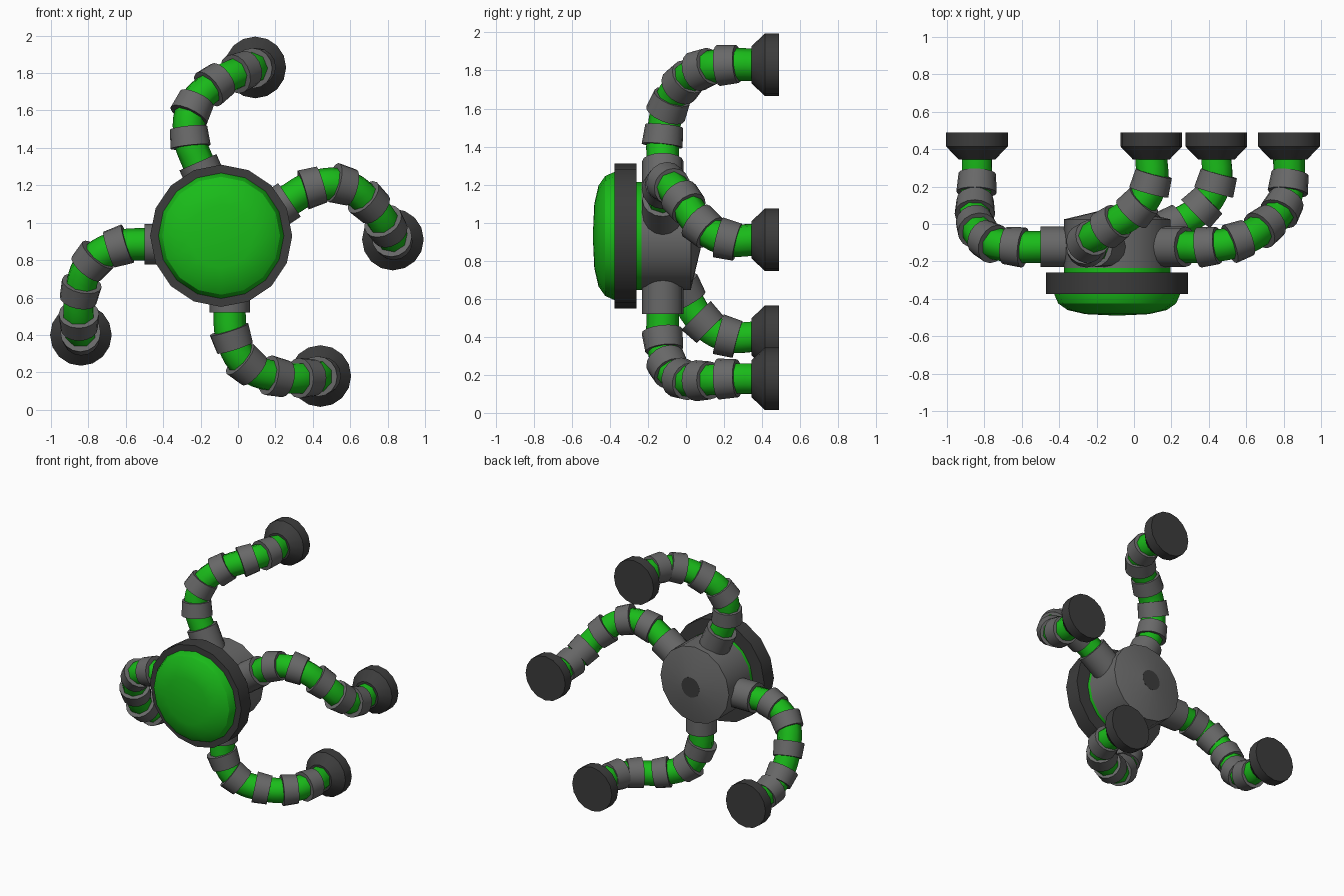
import bpy, bmesh
from math import radians, cos, sin, pi
from mathutils import Vector

if "Cube" in bpy.data.objects:
    bpy.data.objects.remove(bpy.data.objects["Cube"])

CX, CZ = -0.09, 0.93           # hub axis position


def material(name, color):
    m = bpy.data.materials.new(name)
    m.diffuse_color = (*color, 1)
    m.use_nodes = True
    m.node_tree.nodes["Principled BSDF"].inputs["Base Color"].default_value = m.diffuse_color
    return m


GREEN = material("green", (0.01, 0.5, 0.01))
DARK = material("dark_grey", (0.045, 0.045, 0.045))
GREY = material("mid_grey", (0.14, 0.14, 0.14))


def lathe(name, profile, origin, axis, mat, sides=16):
    """Revolve (radius, height) points around an axis, capping open ends."""
    bm = bmesh.new()
    rings = []
    for r, h in profile:
        if r == 0:
            rings.append([bm.verts.new((0, 0, h))])
        else:
            rings.append([bm.verts.new((r * cos(2 * pi * i / sides),
                                        r * sin(2 * pi * i / sides), h))
                          for i in range(sides)])
    for a, b in zip(rings, rings[1:]):
        for i in range(sides):
            j = (i + 1) % sides
            if len(b) == 1:
                bm.faces.new((a[i], a[j], b[0]))
            else:
                bm.faces.new((a[i], a[j], b[j], b[i]))
    for ring in (rings[0], rings[-1]):
        if len(ring) > 1:
            bm.faces.new(ring)
    bmesh.ops.recalc_face_normals(bm, faces=bm.faces)
    mesh = bpy.data.meshes.new(name)
    bm.to_mesh(mesh)
    bm.free()
    mesh.materials.append(mat)
    ob = bpy.data.objects.new(name, mesh)
    bpy.context.collection.objects.link(ob)
    ob.location = origin
    ob.rotation_euler = Vector(axis).to_track_quat('Z', 'Y').to_euler()
    select(ob)
    bpy.ops.object.shade_smooth_by_angle(angle=radians(30))
    return ob


def select(ob):
    bpy.ops.object.select_all(action='DESELECT')
    ob.select_set(True)
    bpy.context.view_layer.objects.active = ob


def tube(name, points, radius, mat):
    """Round hose through the given points."""
    cu = bpy.data.curves.new(name, 'CURVE')
    cu.dimensions = '3D'
    cu.bevel_depth = radius
    cu.bevel_resolution = 2
    cu.resolution_u = 5
    cu.use_fill_caps = True
    sp = cu.splines.new('BEZIER')
    sp.bezier_points.add(len(points) - 1)
    for bp, p in zip(sp.bezier_points, points):
        bp.co = p
        bp.handle_left_type = bp.handle_right_type = 'AUTO'
    cu.materials.append(mat)
    ob = bpy.data.objects.new(name, cu)
    bpy.context.collection.objects.link(ob)
    select(ob)
    bpy.ops.object.convert(target='MESH')


# Hub: heights along +y
hub, back = (CX, 0, CZ), (0, 1, 0)
lathe("hub_shell", [(0.285, -0.235), (0.285, 0.025), (0.075, 0.075)], hub, back, GREY)
lathe("hub_neck", [(0.284, -0.27), (0.284, -0.23)], hub, back, GREEN)
lathe("front_rim", [(0.38, -0.375), (0.38, -0.26)], hub, back, DARK)
lathe("front_dome", [(0.337, -0.36), (0.335, -0.38), (0.315, -0.425), (0.265, -0.46),
                     (0.17, -0.482), (0, -0.49)], hub, back, GREEN)
lathe("rear_cap", [(0.075, 0.06), (0.075, 0.076)], hub, back, DARK)

# One arm path: outward from the hub, sideways, depth
PATH = [(0.2, 0.045, -0.122), (0.4, 0.045, -0.122), (0.55, 0.058, -0.12),
        (0.69, 0.138, -0.09), (0.755, 0.298, -0.01), (0.76, 0.455, 0.09),
        (0.75, 0.53, 0.22), (0.75, 0.53, 0.36)]

ARMS = [("left", 180, 1), ("bottom", 270, 1), ("right", 34, -1), ("top", 113.8, -1)]

for side, angle, turn in ARMS:
    c, s = cos(radians(angle)), sin(radians(angle))
    pts = [Vector((CX + d * c - turn * l * s, y, CZ + d * s + turn * l * c))
           for d, l, y in PATH]
    tube(side + "_arm_hose", pts, 0.086, GREEN)
    # Shoulder collar
    lathe(side + "_arm_collar", [(0.108, 0), (0.108, 0.21)], pts[0], pts[1] - pts[0], GREY)
    # Bands around the hose
    for i in range(2, 7):
        lathe(f"{side}_arm_band_{i - 1}", [(0.108, -0.052), (0.1, 0.052)],
              pts[i], pts[i + 1] - pts[i - 1], GREY)
    # Flared foot pad
    foot = (pts[-1].x, 0, pts[-1].z)
    lathe(side + "_foot", [(0.098, 0.345), (0.165, 0.415), (0.165, 0.49)], foot, back, DARK)
